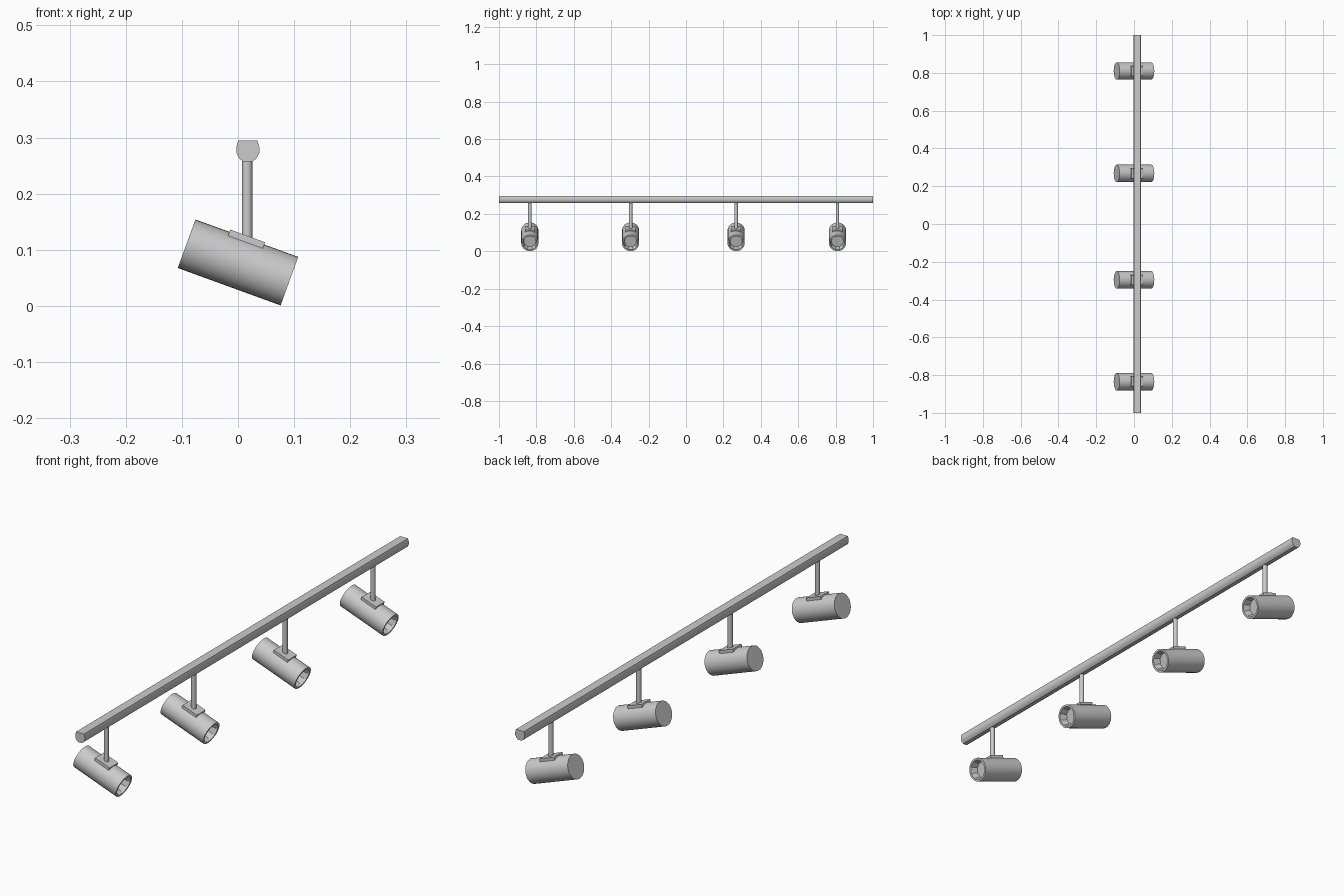
import bpy, bmesh, math
from mathutils import Matrix, Vector

if "Cube" in bpy.data.objects:
    bpy.data.objects.remove(bpy.data.objects["Cube"])

TILT = math.radians(20)
LAMP_Y = [-0.835, -0.296, 0.268, 0.81]
R, HALF = 0.046, 0.0975


def finish(name, bm, matrix=None, smooth=True):
    if matrix:
        bm.transform(matrix)
    bmesh.ops.recalc_face_normals(bm, faces=bm.faces)
    mesh = bpy.data.meshes.new(name)
    bm.to_mesh(mesh)
    bm.free()
    ob = bpy.data.objects.new(name, mesh)
    bpy.context.collection.objects.link(ob)
    if smooth:
        bpy.context.view_layer.objects.active = ob
        ob.select_set(True)
        bpy.ops.object.shade_smooth_by_angle(angle=math.radians(30))
        ob.select_set(False)
    return ob


def lathe(name, profile, sides, matrix, smooth=True):
    """Revolve (position, radius) points around local X, capping both ends."""
    bm = bmesh.new()
    rings = []
    for x, r in profile:
        rings.append([bm.verts.new((x, r * math.cos(2 * math.pi * i / sides),
                                    r * math.sin(2 * math.pi * i / sides)))
                      for i in range(sides)])
    for a, b in zip(rings, rings[1:]):
        for i in range(sides):
            j = (i + 1) % sides
            bm.faces.new((a[i], a[j], b[j], b[i]))
    bm.faces.new(rings[0])
    bm.faces.new(rings[-1])
    return finish(name, bm, matrix, smooth)


# Ceiling rail: flat top with a rounded underside
half = [(0.017, 0.295), (0.0205, 0.283), (0.0205, 0.273), (0.0155, 0.263), (0.008, 0.257)]
outline = half + [(-x, z) for x, z in reversed(half)]
bm = bmesh.new()
face = bm.faces.new([bm.verts.new((0.0175 + x, -1, z)) for x, z in outline])
ext = bmesh.ops.extrude_face_region(bm, geom=[face], use_keep_orig=True)
bmesh.ops.translate(bm, vec=(0, 2, 0),
                    verts=[v for v in ext["geom"] if isinstance(v, bmesh.types.BMVert)])
finish("rail", bm)

for n, y in enumerate(LAMP_Y, 1):
    pose = Matrix.Translation((0, y, 0.0775)) @ Matrix.Rotation(TILT, 4, 'Y')

    # Lamp housing with a recessed open end
    lathe(f"lamp_housing_{n}",
          [(-HALF, R), (HALF, R), (HALF, 0.038), (HALF - 0.032, 0.038)], 32, pose)

    # Faceted reflector and flat lens inside the opening
    bm_profile = [(HALF - 0.03, 0.033), (HALF - 0.001, 0.0395)]
    reflector = lathe(f"reflector_{n}", bm_profile, 10, pose, smooth=False)
    bm = bmesh.new()
    bm.from_mesh(reflector.data)
    axis = pose.to_3x3() @ Vector((1, 0, 0))
    front = max((f for f in bm.faces if len(f.verts) == 10),
                key=lambda f: f.calc_center_median().dot(axis))
    bmesh.ops.delete(bm, geom=[front], context='FACES_ONLY')
    bmesh.ops.reverse_faces(bm, faces=bm.faces)
    bm.to_mesh(reflector.data)
    bm.free()

    # Tilted mounting plate
    bm = bmesh.new()
    bmesh.ops.create_cube(bm, size=1, matrix=pose @ Matrix.Translation((0, 0, 0.0445))
                          @ Matrix.Diagonal((0.066, 0.053, 0.0115, 1)))
    finish(f"mount_plate_{n}", bm, smooth=False)

    # Hanging rod
    bm = bmesh.new()
    bmesh.ops.create_cone(bm, cap_ends=True, segments=20, radius1=0.0093, radius2=0.0093,
                          depth=0.155, matrix=Matrix.Translation((0.0162, y, 0.1925)))
    finish(f"rod_{n}", bm)
